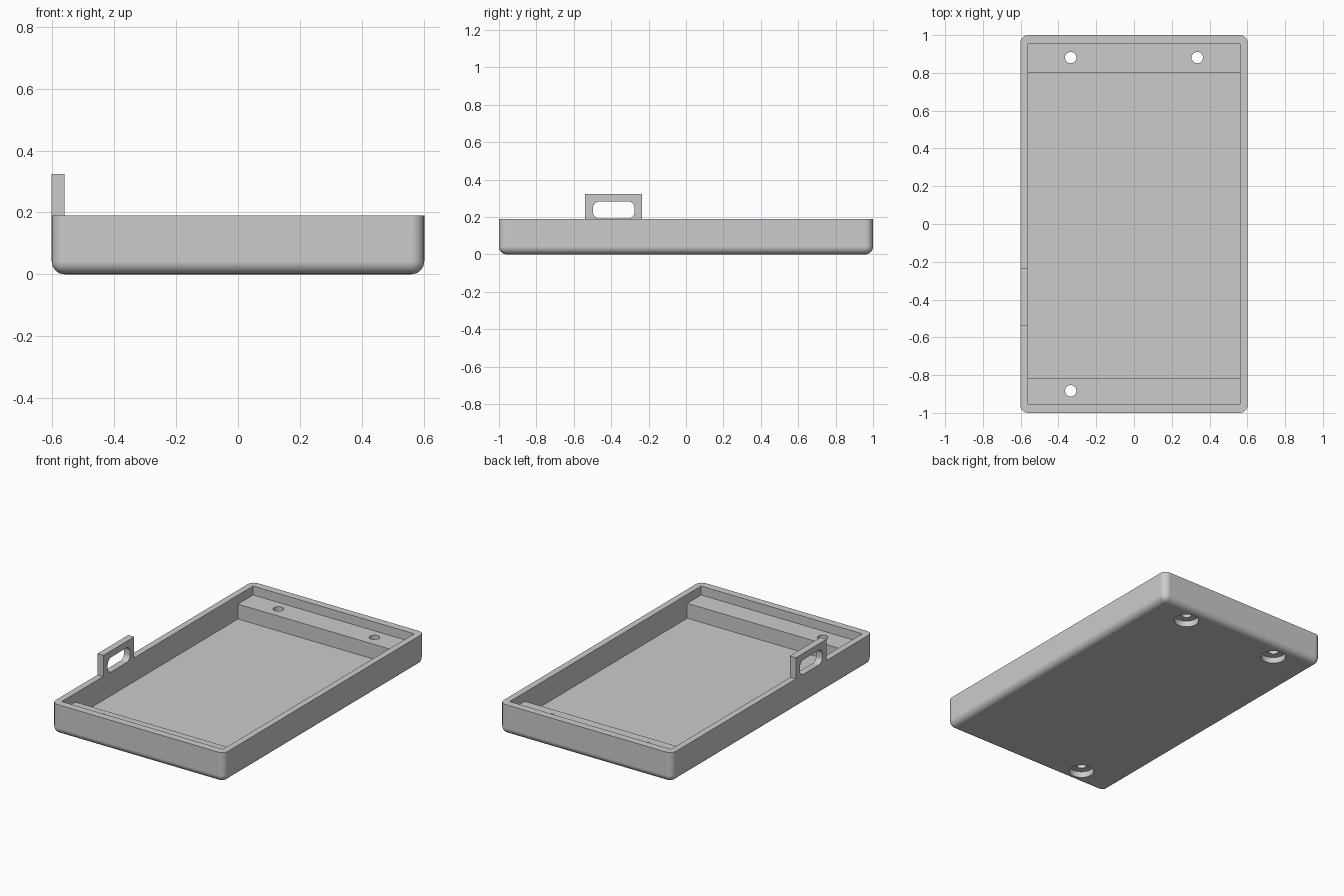
import bpy
import bmesh
from mathutils import Matrix, Vector

cube = bpy.data.objects.get("Cube")
if cube:
    bpy.data.objects.remove(cube, do_unlink=True)

HALF_X, HALF_Y, RIM = 0.602, 1.0, 0.19
FLOOR, SHELF = 0.04, 0.134
INNER_X, INNER_Y = 0.562, 0.953

grey = bpy.data.materials.new("plain grey")
grey.use_nodes = True
colour = (0.6, 0.6, 0.6, 1)
grey.diffuse_color = colour
grey.node_tree.nodes["Principled BSDF"].inputs["Base Color"].default_value = colour


def finish(name, bm):
    bmesh.ops.recalc_face_normals(bm, faces=bm.faces)
    mesh = bpy.data.meshes.new(name)
    bm.to_mesh(mesh)
    bm.free()
    mesh.materials.append(grey)
    obj = bpy.data.objects.new(name, mesh)
    bpy.context.collection.objects.link(obj)
    return obj


def box_bmesh(low, high):
    low, high = Vector(low), Vector(high)
    bm = bmesh.new()
    bmesh.ops.create_cube(bm, size=1)
    bmesh.ops.scale(bm, vec=high - low, verts=bm.verts)
    bmesh.ops.translate(bm, vec=(low + high) / 2, verts=bm.verts)
    return bm


def round_edges(bm, rule, radius, segments):
    edges = [e for e in bm.edges if rule(e.verts[0].co, e.verts[1].co)]
    bmesh.ops.bevel(bm, geom=edges, offset=radius, segments=segments,
                    profile=0.5, affect='EDGES')


def cylinder(name, x, y, radius, low, high):
    bm = bmesh.new()
    bmesh.ops.create_cone(bm, cap_ends=True, segments=40, radius1=radius,
                          radius2=radius, depth=high - low,
                          matrix=Matrix.Translation((x, y, (low + high) / 2)))
    return finish(name, bm)


def cut(target, cutter):
    """Subtract the cutter and remove it."""
    mod = target.modifiers.new("cut", 'BOOLEAN')
    mod.operation, mod.solver, mod.object = 'DIFFERENCE', 'EXACT', cutter
    bpy.context.view_layer.objects.active = target
    bpy.ops.object.modifier_apply(modifier=mod.name)
    bpy.data.objects.remove(cutter, do_unlink=True)


def smooth(obj):
    bpy.ops.object.select_all(action='DESELECT')
    obj.select_set(True)
    bpy.context.view_layer.objects.active = obj
    bpy.ops.object.shade_smooth_by_angle(angle=0.6)
    mod = obj.modifiers.new("flat_normals", 'WEIGHTED_NORMAL')
    mod.keep_sharp = True


# Tray body with rounded corners and a rounded bottom edge
bm = box_bmesh((-HALF_X, -HALF_Y, 0), (HALF_X, HALF_Y, RIM))
round_edges(bm, lambda a, b: abs(a.z - b.z) > 0.1 or max(a.z, b.z) < 0.01, 0.042, 8)
tray = finish("tray", bm)

# Stepped pocket that leaves a shelf at each end
profile = [(-INNER_Y, 0.3), (-INNER_Y, SHELF), (-0.815, SHELF), (-0.815, FLOOR),
           (0.802, FLOOR), (0.802, SHELF), (INNER_Y, SHELF), (INNER_Y, 0.3)]
bm = bmesh.new()
face = bm.faces.new([bm.verts.new((-INNER_X, y, z)) for y, z in profile])
side = bmesh.ops.extrude_face_region(bm, geom=[face])
bmesh.ops.translate(bm, vec=(2 * INNER_X, 0, 0),
                    verts=[v for v in side["geom"] if isinstance(v, bmesh.types.BMVert)])
cut(tray, finish("pocket_cutter", bm))

# Three screw holes with wide recesses underneath
for x, y in ((-0.335, 0.881), (0.335, 0.881), (-0.335, -0.883)):
    cut(tray, cylinder("recess_cutter", x, y, 0.073, -0.1, 0.038))
    cut(tray, cylinder("bore_cutter", x, y, 0.03, 0.02, 0.3))
smooth(tray)

# Strap loop standing on the side rim
loop = finish("strap_loop", box_bmesh((-HALF_X, -0.54, RIM), (-0.56, -0.234, 0.324)))
bm = box_bmesh((-0.7, -0.498, RIM + 0.001), (-0.5, -0.275, 0.283))
round_edges(bm, lambda a, b: abs(a.x - b.x) > 0.1, 0.036, 8)
cut(loop, finish("slot_cutter", bm))
smooth(loop)
